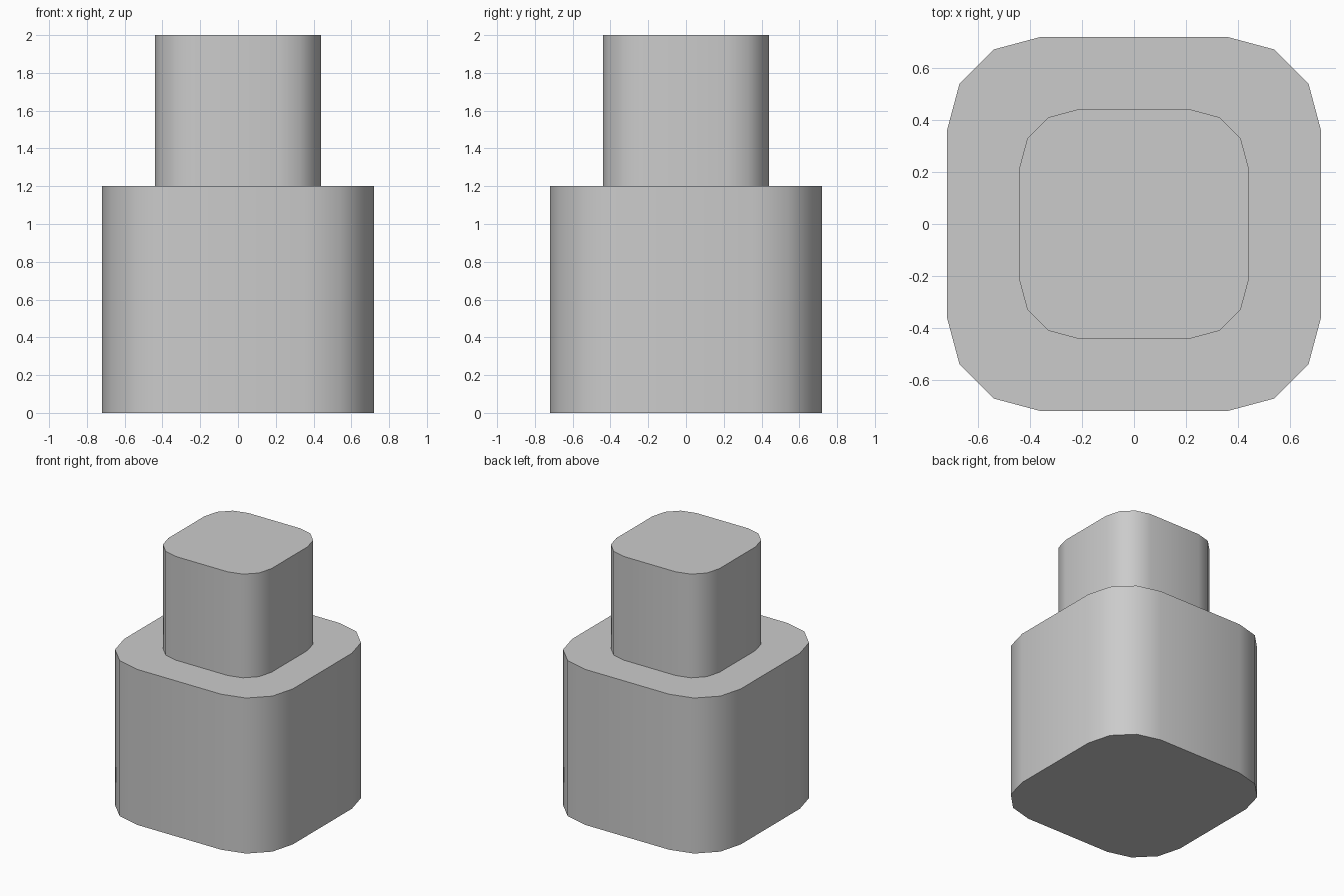
import bpy
import bmesh
from math import radians, cos, sin

cube = bpy.data.objects.get("Cube")
if cube:
    bpy.data.objects.remove(cube, do_unlink=True)

# Plain grey finish
grey = bpy.data.materials.new("plain_grey")
grey.use_nodes = True
grey.diffuse_color = (0.6, 0.6, 0.6, 1)
grey.node_tree.nodes["Principled BSDF"].inputs["Base Color"].default_value = grey.diffuse_color


def rounded_block(name, half, bottom, top, steps=3):
    """Square prism whose upright corners are rounded by half its half-width."""
    radius = half / 2
    bm = bmesh.new()
    ring = []
    for corner in range(4):
        mid = radians(45 + 90 * corner)
        cx = radius if cos(mid) > 0 else -radius
        cy = radius if sin(mid) > 0 else -radius
        for i in range(steps + 1):
            a = radians(90 * (corner + i / steps))
            ring.append(bm.verts.new((cx + radius * cos(a), cy + radius * sin(a), bottom)))
    base = bm.faces.new(ring)
    grown = bmesh.ops.extrude_face_region(bm, geom=[base], use_keep_orig=True)["geom"]
    verts = [g for g in grown if isinstance(g, bmesh.types.BMVert)]
    bmesh.ops.translate(bm, verts=verts, vec=(0, 0, top - bottom))
    bmesh.ops.recalc_face_normals(bm, faces=bm.faces)
    mesh = bpy.data.meshes.new(name)
    bm.to_mesh(mesh)
    bm.free()
    mesh.materials.append(grey)
    obj = bpy.data.objects.new(name, mesh)
    bpy.context.collection.objects.link(obj)
    bpy.ops.object.select_all(action="DESELECT")
    obj.select_set(True)
    bpy.context.view_layer.objects.active = obj
    bpy.ops.object.shade_smooth_by_angle(angle=radians(35))
    return obj


# Wide body with a narrower neck standing on it
rounded_block("body", 0.72, 0, 1.2)
rounded_block("neck", 0.44, 1.2, 2)
